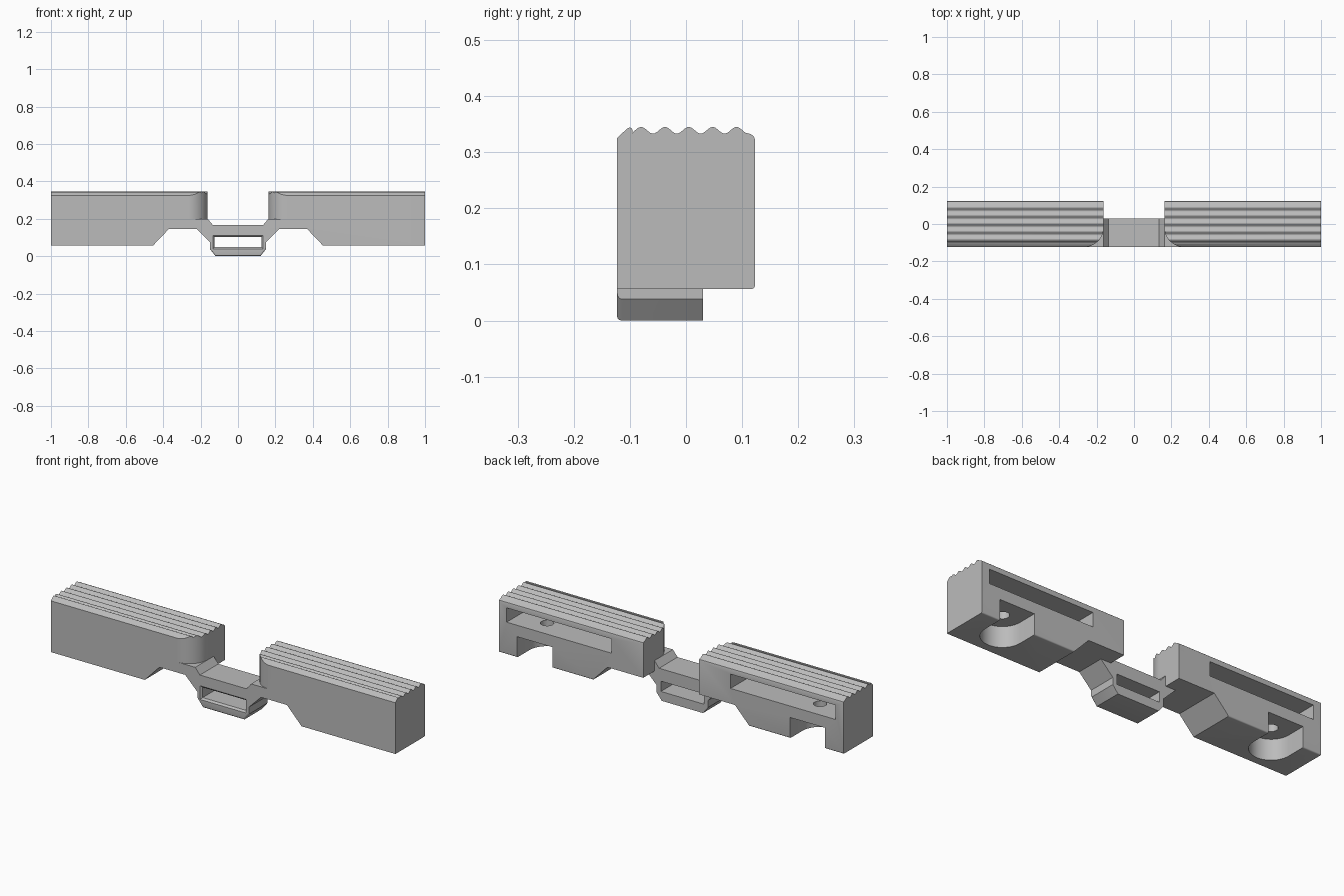
import bpy, bmesh
from math import pi, cos, sin

cube = bpy.data.objects.get("Cube")
if cube:
    bpy.data.objects.remove(cube, do_unlink=True)

grey = bpy.data.materials.new("matte grey")
grey.use_nodes = True
colour = (0.5, 0.5, 0.5, 1)
grey.diffuse_color = colour
grey.node_tree.nodes["Principled BSDF"].inputs["Base Color"].default_value = colour

PLACE = {
    "x": lambda a, b, t: (t, a, b),
    "y": lambda a, b, t: (a, t, b),
    "z": lambda a, b, t: (a, b, t),
}


def loft(name, first, last, axis, lo, hi):
    """Solid between two matching outlines at lo and hi along an axis."""
    bm = bmesh.new()
    rings = [[bm.verts.new(PLACE[axis](a, b, t)) for a, b in pts]
             for pts, t in ((first, lo), (last, hi))]
    n = len(first)
    for i in range(n):
        j = (i + 1) % n
        bm.faces.new((rings[0][i], rings[0][j], rings[1][j], rings[1][i]))
    for ring in rings:
        bm.faces.new(ring)
    bmesh.ops.recalc_face_normals(bm, faces=bm.faces)
    mesh = bpy.data.meshes.new(name)
    bm.to_mesh(mesh)
    bm.free()
    mesh.materials.append(grey)
    obj = bpy.data.objects.new(name, mesh)
    bpy.context.collection.objects.link(obj)
    return obj


def prism(name, pts, axis, lo, hi):
    return loft(name, pts, pts, axis, lo, hi)


def rect(a0, a1, b0, b1):
    return [(a0, b0), (a1, b0), (a1, b1), (a0, b1)]


def arc(cx, cy, r, start, end, steps=20):
    return [(cx + r * cos(start + (end - start) * i / steps),
             cy + r * sin(start + (end - start) * i / steps)) for i in range(steps + 1)]


def activate(obj):
    bpy.ops.object.select_all(action="DESELECT")
    obj.select_set(True)
    bpy.context.view_layer.objects.active = obj


def cut(obj, *cutters):
    activate(obj)
    for cutter in cutters:
        mod = obj.modifiers.new("cut", "BOOLEAN")
        mod.operation = "DIFFERENCE"
        mod.solver = "EXACT"
        mod.object = cutter
        bpy.ops.object.modifier_apply(modifier=mod.name)
        bpy.data.objects.remove(cutter, do_unlink=True)


def smooth(obj):
    activate(obj)
    bpy.ops.object.shade_smooth_by_angle(angle=pi / 6)


HALF = 0.123     # half depth
INNER = 0.162    # inner end of each grip
BASE = 0.056     # underside of each grip
ARCH = 0.145     # underside of the raised inner part
LEDGE = 0.2      # shelf below the rounded corner

# Grip: ribbed section swept along x
ribs = [(-0.093 + 0.199 * i / 48,
         0.339 + 0.006 * cos(2 * pi * (-0.098 + 0.199 * i / 48) / 0.0425))
        for i in range(49)]
section = ([(-HALF, BASE), (-HALF, 0.325), (-0.105, 0.342), (-0.1, 0.344), (-0.096, 0.342),
            (-0.095, 0.334)] + ribs + [(0.116, 0.332), (0.121, 0.328), (HALF, 0.322)]
           + arc(HALF - 0.007, BASE + 0.007, 0.007, 0, -pi / 2, 5))
grip = prism("grip", section, "x", INNER, 1)

# Cuts: sloped underside, rounded inner corner, rear slot, clamp pocket, screw hole
underside = prism("underside_cutter", [(0.1, 0), (0.51, 0), (0.455, BASE), (0.37, ARCH),
                                       (0.1, ARCH)], "y", -0.2, 0.2)
r = 0.105
corner = prism("corner_cutter", arc(INNER + r, -HALF + r, r, pi, 1.5 * pi)
               + [(INNER + r, -0.2), (0.1, -0.2), (0.1, -HALF + r)], "z", LEDGE, 0.4)
slot = prism("slot_cutter", rect(0.345, 0.955, 0.225, 0.3), "y", -0.07, 0.2)
pocket = prism("pocket_cutter", arc(0.792, 0.02, 0.102, pi, 2 * pi)
               + [(0.894, 0.2), (0.69, 0.2)], "z", 0, 0.165)
hole = prism("hole_cutter", arc(0.792, 0.02, 0.032, 0, 2 * pi, 24)[:-1], "z", 0.15, 0.24)
cut(grip, underside, corner, slot, pocket, hole)

mirror = grip.modifiers.new("mirror", "MIRROR")
activate(grip)
bpy.ops.object.modifier_apply(modifier=mirror.name)
smooth(grip)

# Bridge joining the grips
half = [(0.12, 0), (0.15, 0.038), (0.15, 0.075), (0.22, ARCH), (INNER, ARCH),
        (INNER, LEDGE), (0.135, 0.167)]
bridge = prism("bridge", half + [(-x, z) for x, z in reversed(half)], "y", -HALF, 0.03)

# Rounded lower front edge
bm = bmesh.new()
bm.from_mesh(bridge.data)
edges = [e for e in bm.edges
         if all(v.co.y < -0.12 and v.co.z < 0.05 for v in e.verts)]
bmesh.ops.bevel(bm, geom=edges, offset=0.008, segments=3, affect="EDGES", profile=0.5)
bm.to_mesh(bridge.data)
bm.free()

# Strap slot through the bridge, flared at the front
window = prism("window_cutter", rect(-0.125, 0.125, 0.048, 0.102), "y", -0.2, 0.1)
flare = loft("flare_cutter", rect(-0.142, 0.142, 0.031, 0.119),
             rect(-0.124, 0.124, 0.049, 0.101), "y", -0.131, -0.113)
cut(bridge, window, flare)
smooth(bridge)
